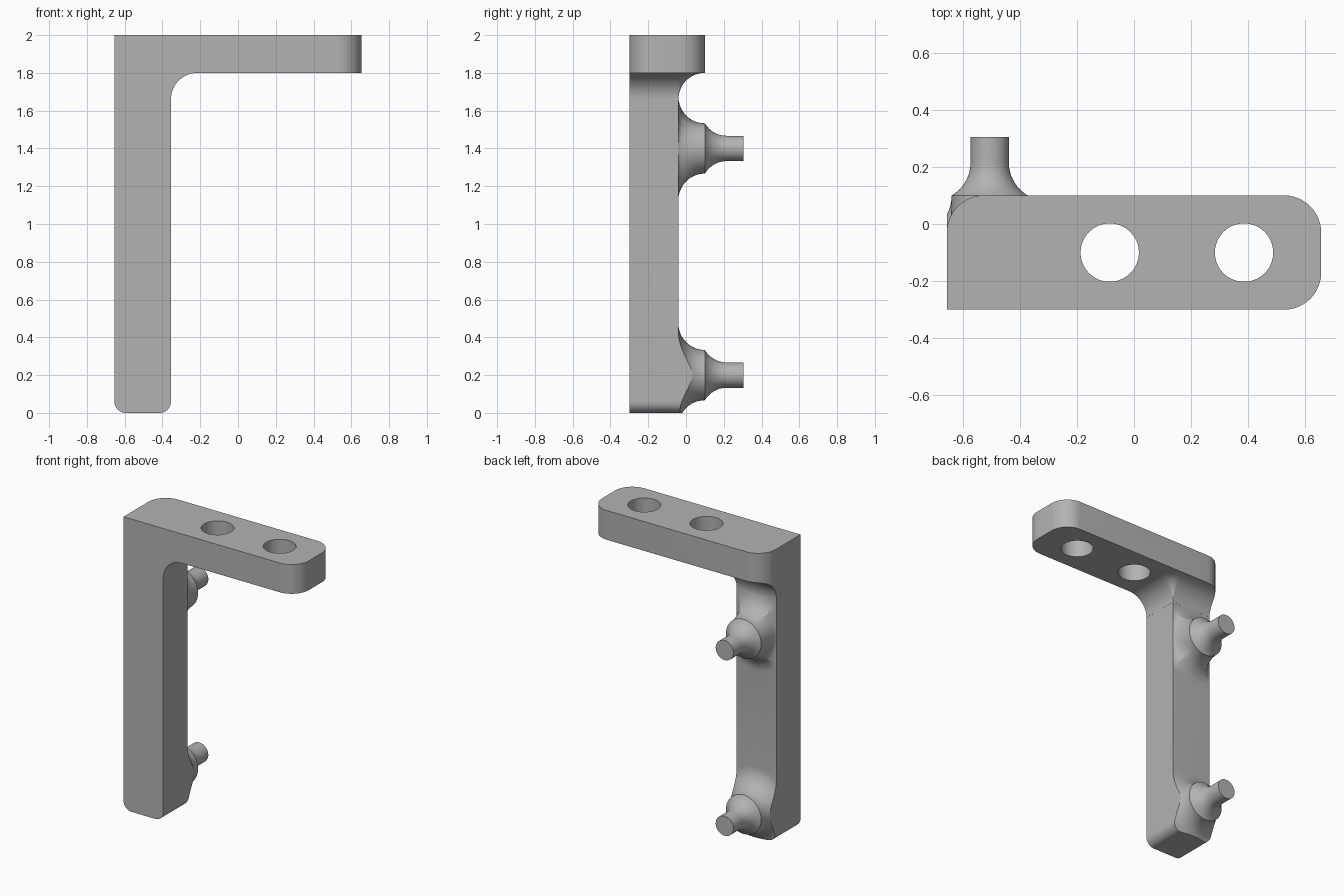
import bpy, bmesh
from math import sin, cos, pi, sqrt, radians
from mathutils import Vector

cube = bpy.data.objects.get("Cube")
if cube:
    bpy.data.objects.remove(cube, do_unlink=True)

grey = bpy.data.materials.new("plain_grey")
grey.use_nodes = True
COL = (0.45, 0.45, 0.45, 1)
grey.diffuse_color = COL
grey.node_tree.nodes["Principled BSDF"].inputs["Base Color"].default_value = COL

# Main dimensions
LEFT, INNER, RIGHT = -0.655, -0.355, 0.655    # post sides and arm tip
FRONT, POST_BACK, ARM_BACK = -0.3, -0.04, 0.1
UNDER, TOP = 1.8, 2.0                         # arm underside and top
R = ARM_BACK - POST_BACK                      # main fillet radius
PEG_X = (LEFT + INNER) / 2
HALF = (INNER - LEFT) / 2


def loft(name, rings):
    """Closed solid through rings with equal point counts."""
    bm = bmesh.new()
    rows = [[bm.verts.new(p) for p in ring] for ring in rings]
    n = len(rows[0])
    for a, b in zip(rows, rows[1:]):
        for i in range(n):
            j = (i + 1) % n
            bm.faces.new((a[i], a[j], b[j], b[i]))
    bm.faces.new(rows[0][::-1])
    bm.faces.new(rows[-1])
    bmesh.ops.recalc_face_normals(bm, faces=bm.faces[:])
    mesh = bpy.data.meshes.new(name)
    bm.to_mesh(mesh)
    bm.free()
    mesh.materials.append(grey)
    obj = bpy.data.objects.new(name, mesh)
    bpy.context.collection.objects.link(obj)
    return obj


def rounded(corners, steps=12):
    """Counter-clockwise rectangle corners (x, y, radius) to an outline."""
    pts = []
    for k, (x, y, r) in enumerate(corners):
        if r == 0:
            pts.append((x, y))
            continue
        cx = x + (r if k in (0, 3) else -r)
        cy = y + (r if k < 2 else -r)
        for s in range(steps + 1):
            a = pi + (k + s / steps) * pi / 2
            pts.append((cx + r * cos(a), cy + r * sin(a)))
    return pts


def boolean(target, tool, operation):
    mod = target.modifiers.new(operation.lower(), 'BOOLEAN')
    mod.operation, mod.solver, mod.object = operation, 'EXACT', tool
    bpy.context.view_layer.objects.active = target
    bpy.ops.object.modifier_apply(modifier=mod.name)
    bpy.data.objects.remove(tool, do_unlink=True)


def plate(name, z0, z1):
    outline = rounded([(LEFT, FRONT, 0), (RIGHT, FRONT, 0.13),
                       (RIGHT, ARM_BACK, 0.13), (LEFT, ARM_BACK, 0.13)])
    return loft(name, [[(x, y, z) for x, y in outline] for z in (z0, z1)])


def column(name, y0, y1):
    outline = rounded([(LEFT, 0, 0.06), (INNER, 0, 0.06),
                       (INNER, 1.9, 0), (LEFT, 1.9, 0)])
    return loft(name, [[(x, y, z) for x, z in outline] for y in (y0, y1)])


def peg(name, z, hold_edges, n=64, steps=12):
    """Flared mounting peg; its base may shrink to meet the post edges."""
    wide, waist, tip = 0.273, 0.133, 0.067
    angles = [2 * pi * i / n for i in range(n)]
    reach = [min(wide, HALF / max(abs(cos(a)), 0.01)) if hold_edges else wide
             for a in angles]

    def ring(radii, y):
        return [(PEG_X + r * cos(a), y, z + r * sin(a))
                for r, a in zip(radii, angles)]

    rings = [ring([r * 0.9 for r in reach], POST_BACK - 0.08)]
    for s in range(steps + 1):                # base flare
        a = s / steps * pi / 2
        rings.append(ring([waist + (r - waist) * (1 - sin(a)) for r in reach],
                          ARM_BACK - R * cos(a)))
    neck = 0.133                              # neck flare radius
    for s in range(1, steps + 1):
        a = s / steps * pi / 3
        r = tip + neck * (1 - cos(pi / 3 - a))
        y = ARM_BACK + neck * (sin(pi / 3) - sin(pi / 3 - a))
        rings.append(ring([r] * n, y))
    rings.append(ring([tip] * n, 0.305))
    return loft(name, rings)


# Arm with two bolt holes
bracket = plate("bracket", UNDER, TOP)
for hx in (-0.085, 0.385):
    hole = [(hx + 0.102 * cos(i * pi / 32), -0.1 + 0.102 * sin(i * pi / 32))
            for i in range(64)]
    boolean(bracket, loft("bolt_hole", [[(x, y, z) for x, y in hole]
                                        for z in (1.7, 2.1)]), 'DIFFERENCE')

# Rolling fillet between post and arm, trimmed to the arm outline
rings = []
for s in range(17):
    a = s / 16 * pi / 2
    d = max(R * (1 - cos(a)), 0.0005)
    arc = [(INNER + d * cos(t * pi / 24), POST_BACK + d * sin(t * pi / 24))
           for t in range(13)]
    outline = [(LEFT, FRONT), (INNER + d, FRONT)] + arc + [(LEFT, POST_BACK + d)]
    rings.append([(x, y, UNDER - R + R * sin(a)) for x, y in outline])
fillet = loft("arm_fillet", rings)
boolean(fillet, plate("fillet_trim", 1.5, TOP), 'INTERSECT')

# Lower peg is trimmed flush with the post, upper peg meets its edges
lower_peg = peg("lower_peg", 0.2, False)
boolean(lower_peg, column("peg_trim", FRONT, 0.5), 'INTERSECT')
upper_peg = peg("upper_peg", 1.4, True)

# Join everything into one solid
for part in (column("post", FRONT, POST_BACK), fillet, lower_peg, upper_peg):
    boolean(bracket, part, 'UNION')

bpy.ops.object.select_all(action='DESELECT')
bracket.select_set(True)
bpy.context.view_layer.objects.active = bracket
bpy.ops.object.shade_smooth_by_angle(angle=radians(25))
